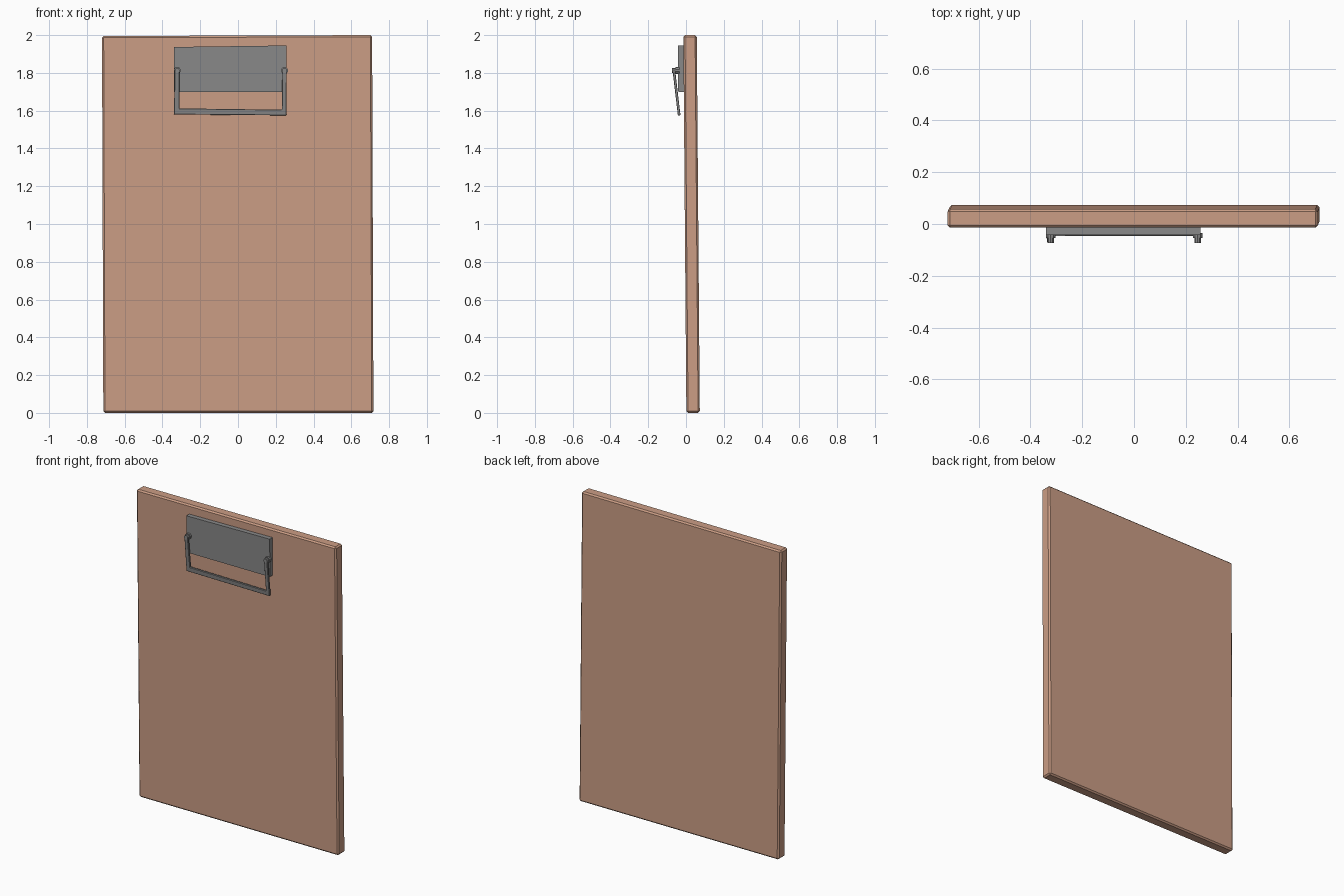
import bpy, bmesh, math
from mathutils import Vector

if "Cube" in bpy.data.objects:
    bpy.data.objects.remove(bpy.data.objects["Cube"])


def material(name, col):
    m = bpy.data.materials.new(name)
    m.diffuse_color = (*col, 1)
    m.use_nodes = True
    m.node_tree.nodes["Principled BSDF"].inputs["Base Color"].default_value = m.diffuse_color
    return m


WOOD = material("tan_board", (0.60, 0.34, 0.235))
METAL = material("grey_metal", (0.25, 0.25, 0.25))


def finish(name, bm, mat, bevel=0):
    bmesh.ops.recalc_face_normals(bm, faces=bm.faces)
    me = bpy.data.meshes.new(name)
    bm.to_mesh(me)
    bm.free()
    me.materials.append(mat)
    ob = bpy.data.objects.new(name, me)
    bpy.context.collection.objects.link(ob)
    if bevel:
        b = ob.modifiers.new("bevel", "BEVEL")
        b.width = bevel
        b.segments = 1
    return ob


def slab(name, outline, depth, mat, bevel=0):
    """Extrude a front outline of (x, y, z) points backwards along y."""
    bm = bmesh.new()
    f = bm.faces.new([bm.verts.new(p) for p in outline])
    ext = bmesh.ops.extrude_face_region(bm, geom=[f])
    moved = [v for v in ext["geom"] if isinstance(v, bmesh.types.BMVert)]
    bmesh.ops.translate(bm, verts=moved, vec=(0, depth, 0))
    return finish(name, bm, mat, bevel)


# Board: slightly skewed, leaning forward at the top
slab("board", [(-0.713, 0.002, 0), (0.717, 0.002, 0),
               (0.71, -0.014, 2.0), (-0.72, -0.014, 1.995)], 0.071, WOOD, 0.009)

# Back plate of the handle
slab("handle_plate", [(-0.34, -0.041, 1.70), (0.257, -0.041, 1.70),
                      (0.257, -0.043, 1.945), (-0.34, -0.043, 1.937)], 0.03, METAL)


# Pull handle: U-shaped bar swinging on the two pivots
def hy(z):
    return -0.072 + (1.82 - z) * 0.118


U = [(-0.335, 1.815), (-0.339, 1.58), (0.256, 1.575), (0.258, 1.815),
     (0.235, 1.815), (0.232, 1.605), (-0.311, 1.612), (-0.311, 1.815)]
slab("pull_handle", [(x, hy(z), z) for x, z in U], 0.014, METAL, 0.002)

# Pivots: wide collar against the plate, narrow pin through the handle
for side, x in (("left", -0.322), ("right", 0.246)):
    bm = bmesh.new()
    for r, y0, y1 in ((0.019, -0.055, -0.035), (0.0135, -0.073, -0.05)):
        new = bmesh.ops.create_cone(bm, cap_ends=True, segments=10,
                                    radius1=r, radius2=r, depth=y1 - y0)["verts"]
        for v in new:
            cx, cy, cz = v.co
            v.co = Vector((x + cx, (y0 + y1) / 2 + cz, 1.812 + cy))
    finish(side + "_pivot", bm, METAL)
